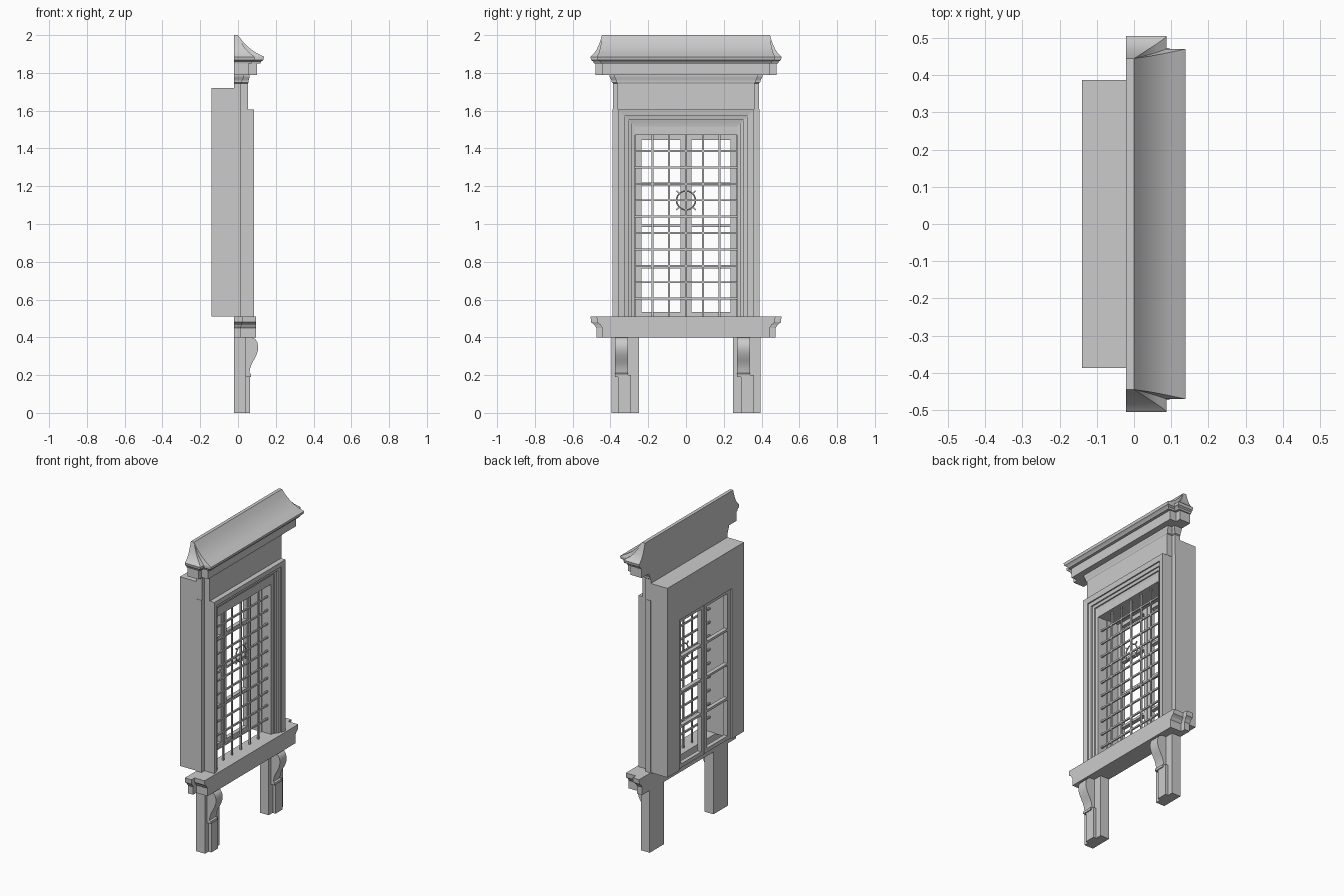
import bpy, bmesh, math
from mathutils import Vector, Matrix

if "Cube" in bpy.data.objects:
    bpy.data.objects.remove(bpy.data.objects["Cube"])


def finish(name, bm, smooth=False):
    bmesh.ops.remove_doubles(bm, verts=bm.verts, dist=1e-5)
    bmesh.ops.recalc_face_normals(bm, faces=bm.faces)
    me = bpy.data.meshes.new(name)
    bm.to_mesh(me)
    bm.free()
    ob = bpy.data.objects.new(name, me)
    bpy.context.collection.objects.link(ob)
    if smooth:
        bpy.ops.object.select_all(action='DESELECT')
        bpy.context.view_layer.objects.active = ob
        ob.select_set(True)
        bpy.ops.object.shade_smooth_by_angle(angle=math.radians(35))
    return ob


def add_box(bm, x0, x1, y0, y1, z0, z1):
    m = Matrix.Translation(((x0 + x1) / 2, (y0 + y1) / 2, (z0 + z1) / 2))
    m = m @ Matrix.Diagonal((x1 - x0, y1 - y0, z1 - z0, 1))
    bmesh.ops.create_cube(bm, size=1, matrix=m)


def boxes(name, items):
    bm = bmesh.new()
    for b in items:
        add_box(bm, *b)
    return finish(name, bm)


def skin(name, rings, smooth=False):
    """Join equal closed loops into a capped solid."""
    bm = bmesh.new()
    vs = [[bm.verts.new(p) for p in r] for r in rings]
    n = len(vs[0])
    for a, b in zip(vs, vs[1:]):
        for i in range(n):
            j = (i + 1) % n
            bm.faces.new((a[i], a[j], b[j], b[i]))
    bm.faces.new(vs[0])
    bm.faces.new(vs[-1])
    return finish(name, bm, smooth)


def stepped(name, rows, smooth=False):
    """Stack plans with notched front corners: z, side y, side x, front y, front x."""
    rings = []
    for z, ys, xs, yf, xf in rows:
        half = [(-.022, ys), (xs, ys), (xs, yf), (xf, yf)]
        plan = half + [(x, -y) for x, y in reversed(half)]
        rings.append([(x, y, z) for x, y in plan])
    return skin(name, rings, smooth)


# wall block with window opening
boxes("wall_block", [(-.14, -.02, -.387, -.265, .51, 1.72),
                     (-.14, -.02, .265, .387, .51, 1.72),
                     (-.14, -.02, -.265, .265, 1.47, 1.72)])

# moulded architrave, mitred at the top corners
prof = [(0, -.022), (0, .045), (.018, .048), (.018, .056), (.035, .06),
        (.035, .068), (.056, .072), (.056, .08), (.09, .085), (.09, -.022)]
skin("architrave", [
    [(x, -.27 - o, .51) for o, x in prof],
    [(x, -.27 - o, 1.515 + o) for o, x in prof],
    [(x, .27 + o, 1.515 + o) for o, x in prof],
    [(x, .27 + o, .51) for o, x in prof]])
boxes("architrave_fascia", [(-.022, .045, -.27, .27, 1.47, 1.516)])

# side strips
boxes("side_strip", [(-.022, .015, s * .375 - .015, s * .375 + .015, .51, 1.61)
                     for s in (-1, 1)])

# frieze with a small flared moulding at the top
fr = [(1.605, 0), (1.745, 0), (1.75, .006), (1.76, .007), (1.77, .012),
      (1.78, .017), (1.79, .018)]
stepped("frieze", [(z, .387 + d, .015 + d, .362 + d, .053 + d * .5) for z, d in fr])

# cornice and sweeping roof
stepped("cornice", [(1.79, .48, .055, .445, .10), (1.85, .48, .055, .445, .10)])
stepped("roof", [(1.85, .488, .07, .453, .118), (1.86, .491, .074, .456, .123),
                 (1.868, .503, .086, .468, .134), (1.885, .506, .088, .471, .138),
                 (1.892, .498, .08, .468, .126), (1.905, .485, .062, .462, .098),
                 (1.925, .472, .042, .456, .068), (1.95, .461, .025, .451, .04),
                 (1.975, .452, .011, .448, .018), (2.0, .445, 0, .445, 0)], True)

# sill with flared ends
sill = [(.40, 0), (.45, 0), (.458, .006), (.466, .01), (.473, .018),
        (.48, .028), (.51, .03)]
stepped("sill", [(z, .475 + d, .015 + d * .3, .443 + d, .095) for z, d in sill])

# legs: back plate plus a narrower lower face
for s, side in ((-1, "left"), (1, "right")):
    boxes("leg_" + side, [(-.02, .043, s * .322 - .073, s * .322 + .073, 0, .40),
                          (.043, .063, s * .325 - .035, s * .325 + .035, 0, .20)])

# scroll brackets under the sill
scroll = [(.03, .40), (.07, .40), (.09, .392), (.102, .375), (.107, .352),
          (.105, .33), (.097, .305), (.084, .28), (.072, .258), (.064, .235),
          (.06, .21), (.07, .205), (.07, .19), (.03, .19)]
for yc, side in ((-.341, "left"), (.305, "right")):
    skin("bracket_" + side, [[(x, yc - .034, z) for x, z in scroll],
                             [(x, yc + .034, z) for x, z in scroll]], True)

# pair of casements near the back
parts = []
for s in (-1, 1):
    for a, b in ((.002, .028), (.236, .266)):
        lo, hi = sorted((s * a, s * b))
        parts.append((-.13, -.10, lo, hi, .51, 1.475))
    lo, hi = sorted((s * .02, s * .25))
    for z0, z1 in ((.51, .535), (.765, .78), (.985, .998), (1.205, 1.22), (1.445, 1.475)):
        parts.append((-.128, -.102, lo, hi, z0, z1))
boxes("casements", parts)

# security grille
gx, t = .02, .005
grid = [(gx - t, gx + t, y - t, y + t, .51, 1.475) for y in (-.177, -.089, 0, .089, .177)]
grid += [(gx - t, gx + t, -.272, .272, z - t, z + t)
         for z in [.605 + .0868 * i for i in range(10)]]
boxes("grille_bars", grid)

# ring ornament with four diagonal studs
bpy.ops.mesh.primitive_torus_add(major_radius=.05, minor_radius=.004, major_segments=24,
                                 minor_segments=6, location=(gx, 0, 1.125),
                                 rotation=(0, math.pi / 2, 0))
bpy.context.object.name = "grille_ring"
bm = bmesh.new()
for k in range(4):
    m = (Matrix.Translation((gx, 0, 1.125)) @ Matrix.Rotation(math.pi / 4 + k * math.pi / 2, 4, 'X')
         @ Matrix.Translation((0, 0, .06)) @ Matrix.Diagonal((.007, .007, .024, 1)))
    bmesh.ops.create_cube(bm, size=1, matrix=m)
finish("ring_studs", bm)
